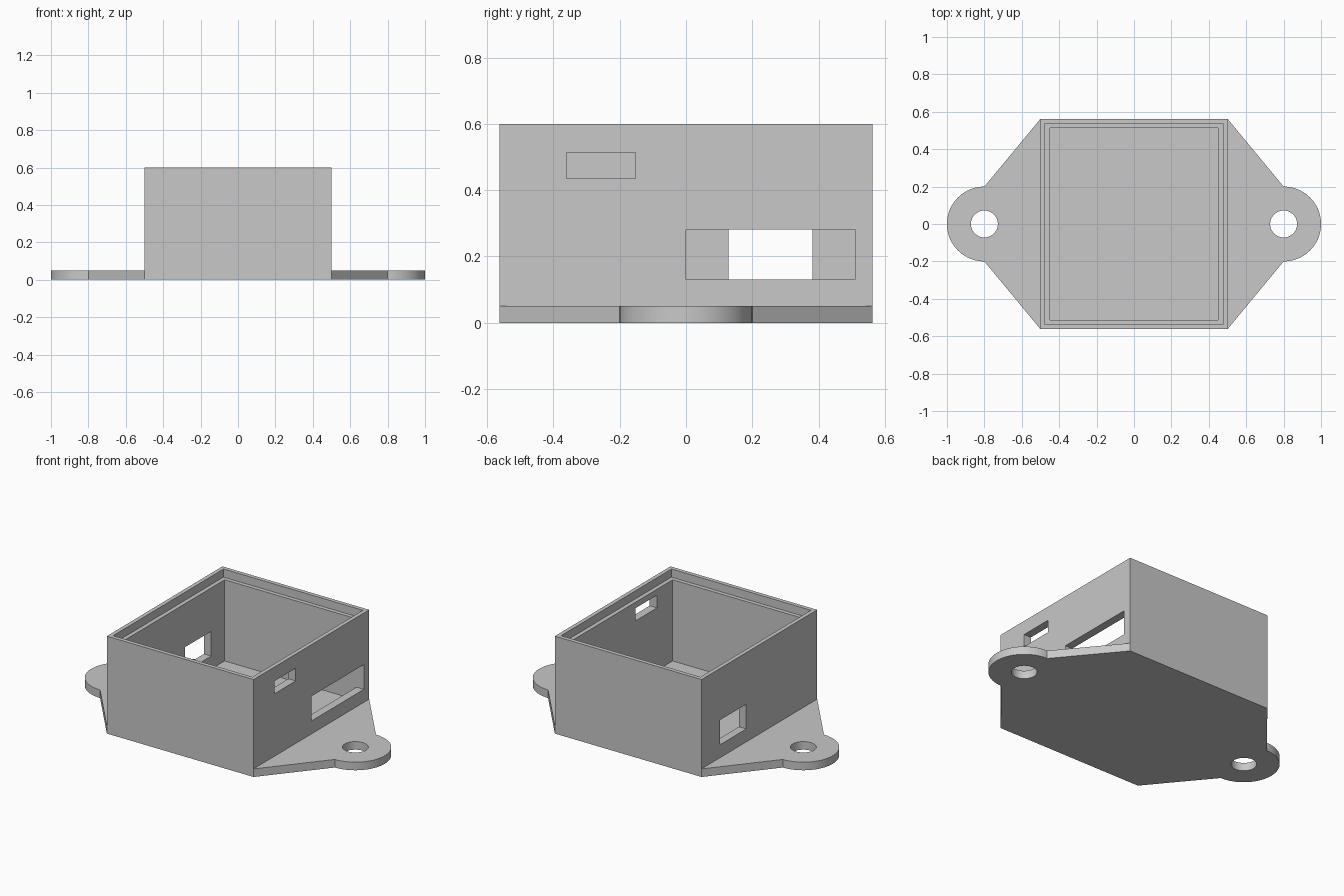
import bpy, bmesh
from math import pi, cos, sin, radians

cube = bpy.data.objects.get("Cube")
if cube:
    bpy.data.objects.remove(cube, do_unlink=True)

grey = bpy.data.materials.new("light grey plastic")
grey.use_nodes = True
COLOUR = (0.58, 0.58, 0.58, 1)
grey.diffuse_color = COLOUR
grey.node_tree.nodes["Principled BSDF"].inputs["Base Color"].default_value = COLOUR

HALF_X, HALF_Y, HEIGHT = 0.5, 0.5625, 0.6
PLATE, EAR_X, EAR_R, HOLE_R = 0.05, 0.8, 0.2, 0.072


def make_object(name, bm):
    bmesh.ops.recalc_face_normals(bm, faces=bm.faces)
    mesh = bpy.data.meshes.new(name)
    bm.to_mesh(mesh)
    bm.free()
    obj = bpy.data.objects.new(name, mesh)
    mesh.materials.append(grey)
    bpy.context.collection.objects.link(obj)
    return obj


def prism(name, outline, z0, z1):
    bm = bmesh.new()
    face = bm.faces.new([bm.verts.new((x, y, z0)) for x, y in outline])
    top = bmesh.ops.extrude_face_region(bm, geom=[face])["geom"]
    verts = [v for v in top if isinstance(v, bmesh.types.BMVert)]
    bmesh.ops.translate(bm, vec=(0, 0, z1 - z0), verts=verts)
    return make_object(name, bm)


def arc(cx, radius, start, end, steps):
    angles = [start + (end - start) * i / steps for i in range(steps + 1)]
    return [(cx + radius * cos(a), radius * sin(a)) for a in angles]


def rectangle(x0, x1, y0, y1):
    return [(x0, y0), (x1, y0), (x1, y1), (x0, y1)]


def cut(obj, cutter):
    mod = obj.modifiers.new("cut", "BOOLEAN")
    mod.operation, mod.solver, mod.object = "DIFFERENCE", "EXACT", cutter
    bpy.context.view_layer.objects.active = obj
    bpy.ops.object.modifier_apply(modifier=mod.name)
    bpy.data.objects.remove(cutter, do_unlink=True)


# Mounting plate: tapered flanges ending in round ears
right_side = ([(HALF_X, -HALF_Y)] + arc(EAR_X, EAR_R, -pi / 2, pi / 2, 40)
              + [(HALF_X, HALF_Y)])
left_side = [(-x, -y) for x, y in right_side]
plate = prism("mounting_plate", right_side + left_side, 0, PLATE)

# Screw holes
for side in (-1, 1):
    cut(plate, prism("hole_cutter", arc(side * EAR_X, HOLE_R, 0, 2 * pi, 48)[:-1],
                     -0.1, 0.2))

# Open box walls: outside, rim, lid ledge and inside as (inset, height) loops
profile = [(0, PLATE), (0, HEIGHT), (0.025, HEIGHT), (0.025, 0.55),
           (0.05, 0.55), (0.05, PLATE)]
bm = bmesh.new()
loops = []
for inset, z in profile:
    x, y = HALF_X - inset, HALF_Y - inset
    loops.append([bm.verts.new((px, py, z)) for px, py in rectangle(-x, x, -y, y)])
for a, b in zip(loops, loops[1:] + loops[:1]):
    for i in range(4):
        j = (i + 1) % 4
        bm.faces.new((a[i], a[j], b[j], b[i]))
walls = make_object("box_walls", bm)

# Connector openings: side, y range, z range
openings = [(1, 0.0, 0.51, 0.13, 0.282),
            (1, -0.36, -0.153, 0.435, 0.513),
            (-1, 0.128, 0.382, 0.13, 0.282)]
for side, y0, y1, z0, z1 in openings:
    x0, x1 = sorted((side * 0.4, side * 0.6))
    cut(walls, prism("opening_cutter", rectangle(x0, x1, y0, y1), z0, z1))

# Round edges smooth, corners sharp
for obj in (plate, walls):
    bpy.ops.object.select_all(action="DESELECT")
    obj.select_set(True)
    bpy.context.view_layer.objects.active = obj
    bpy.ops.object.shade_smooth_by_angle(angle=radians(30))
